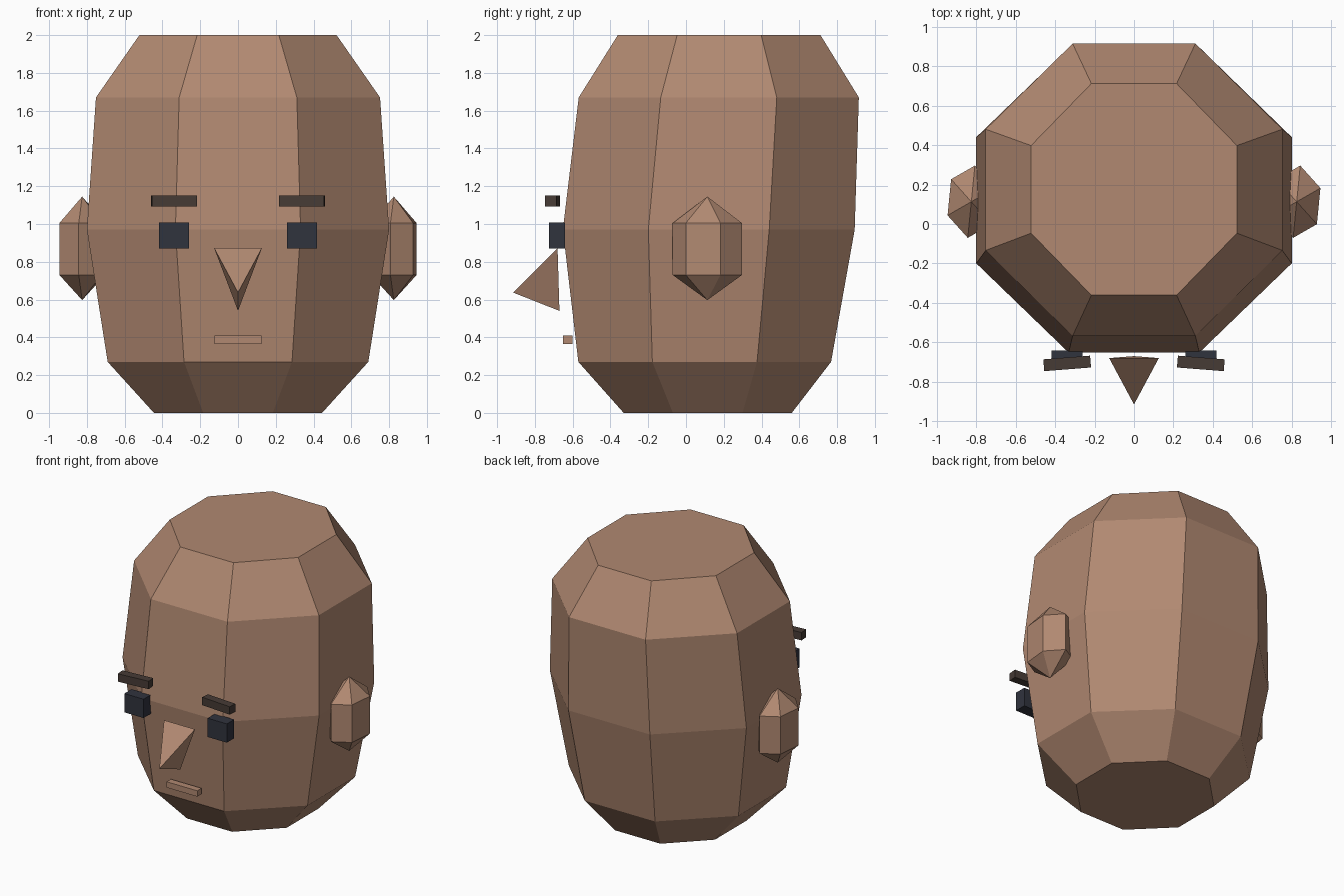
import bpy
import bmesh
from math import pi, sin, cos, tan, radians
from mathutils import Matrix

cube = bpy.data.objects.get("Cube")
if cube:
    bpy.data.objects.remove(cube, do_unlink=True)


def material(name, rgb):
    m = bpy.data.materials.new(name)
    m.use_nodes = True
    m.diffuse_color = (*rgb, 1)
    m.node_tree.nodes["Principled BSDF"].inputs["Base Color"].default_value = (*rgb, 1)
    return m


skin = material("skin", (0.44, 0.25, 0.166))
eye_black = material("eye_black", (0.030, 0.033, 0.048))
brow_brown = material("brow_brown", (0.062, 0.044, 0.036))


def finish(name, bm, mat):
    bmesh.ops.recalc_face_normals(bm, faces=bm.faces)
    mesh = bpy.data.meshes.new(name)
    bm.to_mesh(mesh)
    bm.free()
    mesh.materials.append(mat)
    ob = bpy.data.objects.new(name, mesh)
    bpy.context.collection.objects.link(ob)
    return ob


def loft(bm, rings):
    """Join rings of equal length with side faces."""
    for a, b in zip(rings, rings[1:]):
        for i in range(len(a)):
            j = (i + 1) % len(a)
            bm.faces.new((a[i], a[j], b[j], b[i]))


def ring(bm, sides, start, cx, cy, rx, ry, z):
    angles = [start + 2 * pi * i / sides for i in range(sides)]
    return [bm.verts.new((cx + rx * cos(a), cy + ry * sin(a), z)) for a in angles]


def box(name, size, loc, mat, yaw=0):
    bm = bmesh.new()
    bmesh.ops.create_cube(bm, size=1, matrix=Matrix.Diagonal((*size, 1)))
    ob = finish(name, bm, mat)
    ob.location = loc
    ob.rotation_euler.z = yaw
    return ob


# Head: octagonal barrel; each row is z, half width, back-most y, front-most y
profile = [
    (0.00, 0.445, 0.56, -0.33),
    (0.27, 0.69, 0.768, -0.57),
    (0.97, 0.80, 0.893, -0.652),
    (1.67, 0.752, 0.915, -0.568),
    (2.00, 0.522, 0.712, -0.361),
]
bm = bmesh.new()
k = 1 / cos(pi / 8)
rings = [ring(bm, 8, pi / 8, 0, (b + f) / 2, w * k, (b - f) / 2 * k, z)
         for z, w, b, f in profile]
loft(bm, rings)
bm.faces.new(rings[0])
bm.faces.new(rings[-1])
finish("head", bm, skin)

# Ears: six-sided spindles
for side, x in (("left", 0.825), ("right", -0.825)):
    bm = bmesh.new()
    rings = [ring(bm, 6, radians(22), x, 0.113, 0.13, 0.185, z) for z in (0.73, 1.005)]
    loft(bm, rings)
    for r, z in zip(rings, (0.597, 1.145)):
        tip = bm.verts.new((x, 0.113, z))
        for i in range(6):
            bm.faces.new((r[i], r[(i + 1) % 6], tip))
    finish(side + "_ear", bm, skin)

# Eyes and brows
for side, s in (("left", 1), ("right", -1)):
    box(side + "_eye", (0.157, 0.085, 0.138), (s * 0.339, -0.683, 0.938), eye_black)
    box(side + "_brow", (0.238, 0.06, 0.058), (s * 0.339, -0.707, 1.122),
        brow_brown, -s * radians(4.5))

# Nose: four-faced wedge
bm = bmesh.new()
nose = [bm.verts.new(p) for p in
        ((-0.126, -0.68, 0.872), (0.126, -0.68, 0.872), (0, -0.67, 0.54), (0, -0.915, 0.637))]
for i in range(4):
    bm.faces.new([v for j, v in enumerate(nose) if j != i])
finish("nose", bm, skin)

# Mouth
box("mouth", (0.25, 0.05, 0.043), (0, -0.627, 0.387), skin)
